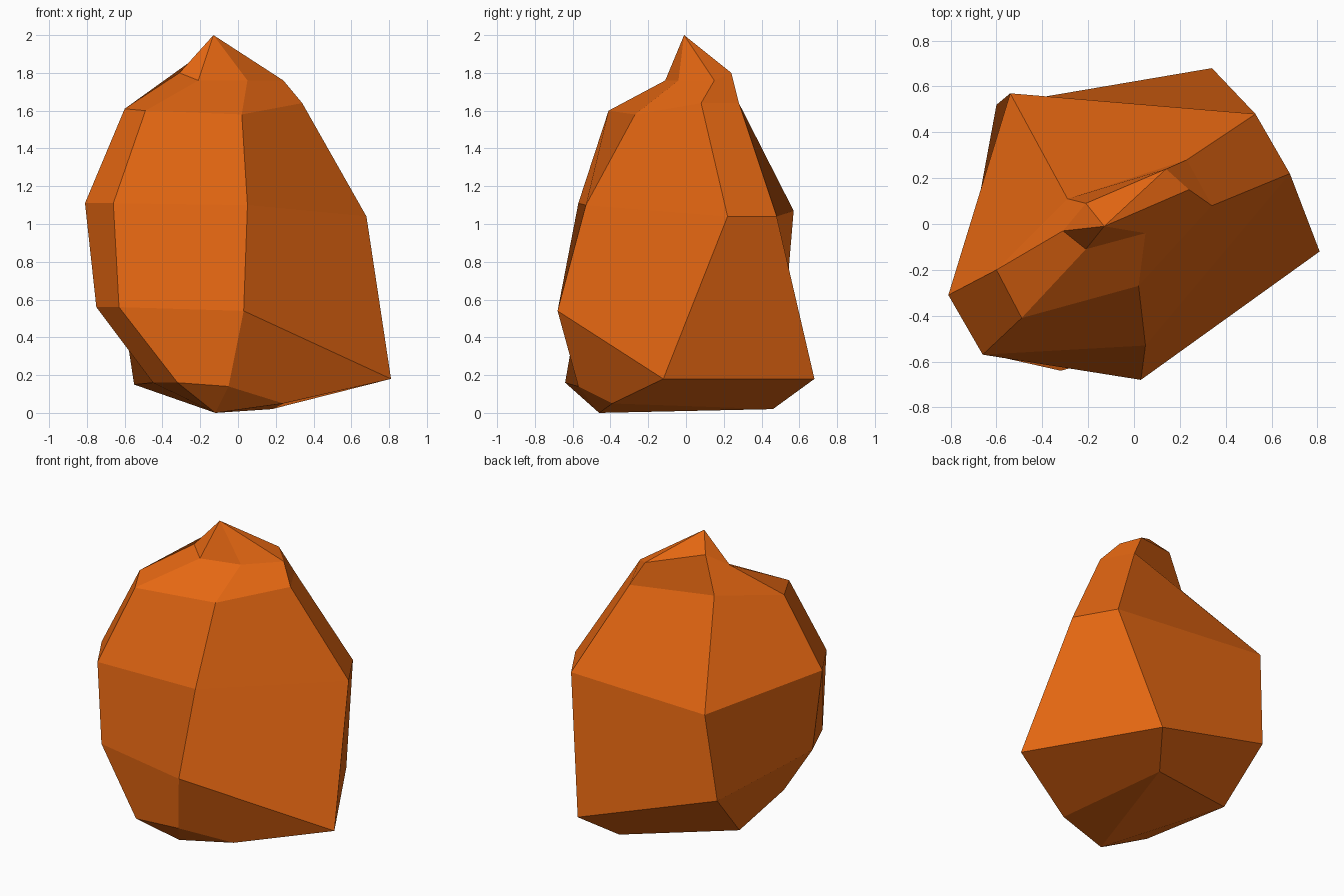
import bpy
import bmesh

SEGMENTS = 6

# Remove the default object if the scene has it
default_object = bpy.data.objects.get("Cube")
if default_object:
    bpy.data.objects.remove(default_object, do_unlink=True)


def make_material(name, colour):
    material = bpy.data.materials.new(name)
    material.use_nodes = True
    material.diffuse_color = colour
    shader = material.node_tree.nodes["Principled BSDF"]
    shader.inputs["Base Color"].default_value = colour
    return material


def add_ring(bm, points):
    """Add one loop of the boulder's surface, counter-clockwise from above."""
    return [bm.verts.new(point) for point in points]


def bridge(bm, upper, lower):
    """Join two neighbouring loops with a band of flat quads."""
    for i in range(SEGMENTS):
        j = (i + 1) % SEGMENTS
        bm.faces.new((upper[i], lower[i], lower[j], upper[j]))


def cap(bm, tip, ring):
    """Close an end loop with a fan of triangles around its tip."""
    for i in range(SEGMENTS):
        bm.faces.new((tip, ring[i], ring[(i + 1) % SEGMENTS]))


# Each loop runs front-left of view, front, right, back, back, side
peak = (-0.13, -0.01, 2.0)
crown = [(-0.21, -0.11, 1.76), (0.05, -0.04, 1.76), (0.24, 0.15, 1.76),
         (0.14, 0.24, 1.8), (-0.21, 0.09, 1.89), (-0.31, -0.03, 1.8)]
shoulder = [(-0.49, -0.41, 1.6), (0.02, -0.27, 1.58), (0.34, 0.08, 1.64),
            (0.23, 0.28, 1.64), (-0.29, 0.11, 1.64), (-0.6, -0.2, 1.61)]
middle = [(-0.66, -0.57, 1.11), (0.05, -0.53, 1.1), (0.68, 0.22, 1.04),
          (0.53, 0.48, 1.04), (-0.54, 0.57, 1.07), (-0.81, -0.31, 1.11)]
belly = [(-0.63, -0.57, 0.56), (0.03, -0.68, 0.54), (0.81, -0.12, 0.18),
         (0.34, 0.68, 0.18), (-0.6, 0.52, 0.48), (-0.75, -0.29, 0.56)]
foot = [(-0.32, -0.64, 0.16), (-0.05, -0.57, 0.14), (0.24, -0.39, 0.05),
        (0.18, 0.46, 0.02), (-0.55, 0.21, 0.15), (-0.45, -0.41, 0.16)]
base = (-0.12, -0.46, 0.0)

# Boulder: stacked irregular loops, closed at the peak and the base
bm = bmesh.new()
rings = [add_ring(bm, points) for points in (crown, shoulder, middle, belly, foot)]
for upper, lower in zip(rings, rings[1:]):
    bridge(bm, upper, lower)
cap(bm, bm.verts.new(peak), rings[0])
cap(bm, bm.verts.new(base), rings[-1])
bmesh.ops.recalc_face_normals(bm, faces=bm.faces[:])

mesh = bpy.data.meshes.new("boulder")
bm.to_mesh(mesh)
bm.free()

# Faceted look in a single orange stone colour
mesh.shade_flat()
mesh.materials.append(make_material("orange stone", (0.78, 0.135, 0.006, 1.0)))

boulder = bpy.data.objects.new("boulder", mesh)
bpy.context.collection.objects.link(boulder)
